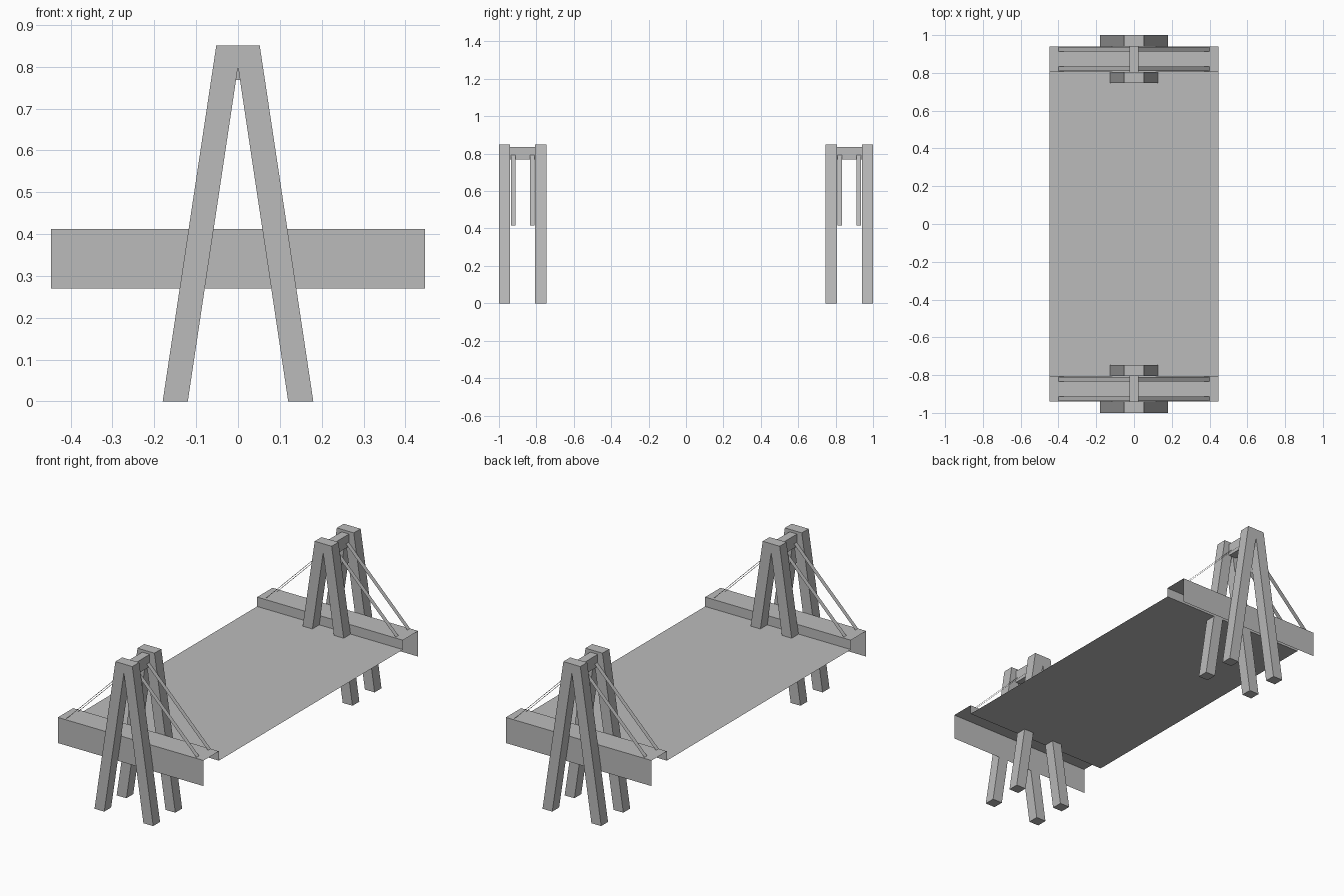
import bpy, bmesh
from mathutils import Vector

cube = bpy.data.objects.get("Cube")
if cube:
    bpy.data.objects.remove(cube, do_unlink=True)

grey = bpy.data.materials.new("plain grey")
grey.use_nodes = True
grey.diffuse_color = (0.5, 0.5, 0.5, 1)
grey.node_tree.nodes["Principled BSDF"].inputs["Base Color"].default_value = (0.5, 0.5, 0.5, 1)


def finish(name, bm, mirror_x=False, mirror_y=True):
    """Turn a bmesh into an object, mirrored about the centre planes."""
    mesh = bpy.data.meshes.new(name)
    bm.to_mesh(mesh)
    bm.free()
    mesh.materials.append(grey)
    obj = bpy.data.objects.new(name, mesh)
    bpy.context.collection.objects.link(obj)
    if mirror_x or mirror_y:
        mod = obj.modifiers.new("Mirror", 'MIRROR')
        mod.use_axis = (mirror_x, mirror_y, False)
        mod.use_mirror_merge = False
    return obj


def solid(name, outline, y0, y1):
    """Closed x-z outline extruded from y0 to y1."""
    bm = bmesh.new()
    face = bm.faces.new([bm.verts.new((x, y0, z)) for x, z in outline])
    new = bmesh.ops.extrude_face_region(bm, geom=[face])["geom"]
    verts = [v for v in new if isinstance(v, bmesh.types.BMVert)]
    bmesh.ops.translate(bm, vec=(0, y1 - y0, 0), verts=verts)
    bmesh.ops.recalc_face_normals(bm, faces=bm.faces)
    return finish(name, bm)


def sheet(name, path, sweep, **mirror):
    """Thin open sheet: a path of points swept along a vector."""
    bm = bmesh.new()
    near = [bm.verts.new(p) for p in path]
    far = [bm.verts.new(Vector(p) + Vector(sweep)) for p in path]
    for i in range(len(path) - 1):
        bm.faces.new((near[i], near[i + 1], far[i + 1], far[i]))
    for f in bm.faces:
        f.normal_update()
    if sum(f.normal.z for f in bm.faces) < 0:
        bmesh.ops.reverse_faces(bm, faces=bm.faces)
    return finish(name, bm, **mirror)


HALF = 0.447          # half width of the deck
IN, OUT = 0.806, 0.94  # inner and outer sides of the end beams
TOP, DECK = 0.412, 0.36

# Deck between the end beams
sheet("deck", [(-HALF, -IN, DECK), (-HALF, IN, DECK)], (2 * HALF, 0, 0), mirror_y=False)

# Open channel beams across both ends
sheet("end_beam", [(-HALF, IN, DECK), (-HALF, IN, TOP), (-HALF, OUT, TOP), (-HALF, OUT, 0.27)],
      (2 * HALF, 0, 0))

# A-shaped towers on both sides of each beam
a_shape = [(-0.18, 0), (-0.12, 0), (0, 0.8), (0.12, 0), (0.18, 0), (0.052, 0.85), (-0.052, 0.85)]
solid("outer_tower", a_shape, OUT, 1.0)
solid("inner_tower", a_shape, IN - 0.06, IN)

# Crossbar joining each pair of towers
solid("crossbar", [(-0.023, 0.768), (0.023, 0.768), (0.023, 0.836), (-0.023, 0.836)], IN, OUT)

# Flat stay straps with small feet on the beam
for label, y in (("inner", IN + 0.004), ("outer", OUT - 0.028)):
    sheet(label + "_stay", [(0.01, y, 0.805), (0.4, y, TOP + 0.003), (0.425, y, TOP + 0.003)],
          (0, 0.024, 0), mirror_x=True)
